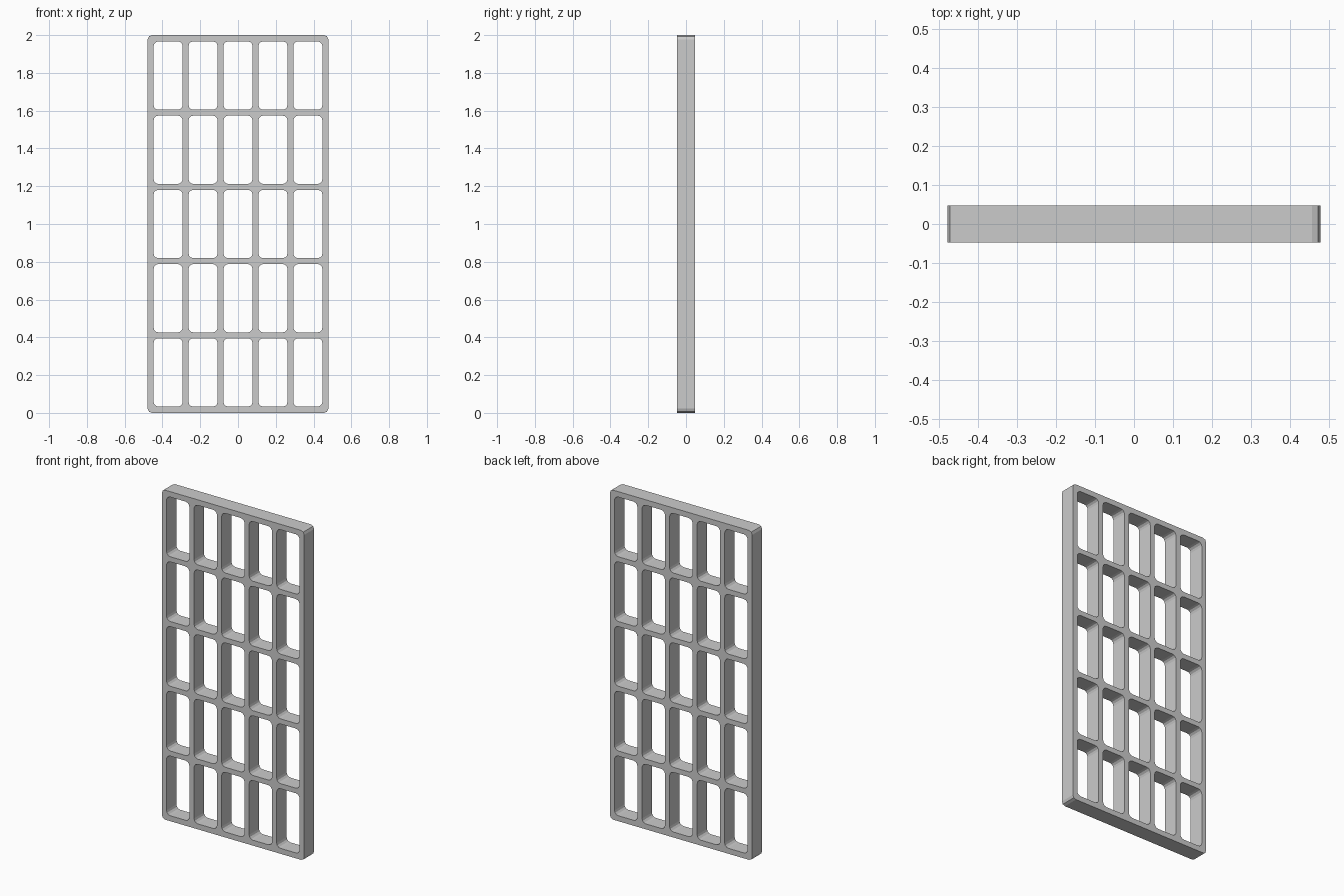
import bpy, math

if "Cube" in bpy.data.objects:
    bpy.data.objects.remove(bpy.data.objects["Cube"])

W, H, D = 0.956, 2.0, 0.095          # overall width, height, depth
COLS, ROWS = 5, 5
PITCH_X, PITCH_Z = 0.185, 0.393
HOLE_W, HOLE_H = 0.154, 0.362

curve = bpy.data.curves.new("lattice_panel", 'CURVE')
curve.dimensions = '2D'
curve.fill_mode = 'BOTH'
curve.extrude = D / 2


def rounded_rect(cx, cz, w, h, r, segs):
    """Add one closed rounded rectangle outline to the panel profile."""
    pts = []
    for i, (sx, sz) in enumerate([(1, 1), (-1, 1), (-1, -1), (1, -1)]):
        for k in range(segs + 1):
            a = math.pi / 2 * (i + k / segs)
            pts.append((cx + sx * (w / 2 - r) + r * math.cos(a),
                        cz + sz * (h / 2 - r) + r * math.sin(a), 0, 1))
    s = curve.splines.new('POLY')
    s.points.add(len(pts) - 1)
    for p, co in zip(s.points, pts):
        p.co = co
    s.use_cyclic_u = True


# Outer frame outline
rounded_rect(0, H / 2, W, H, 0.022, 2)

# Grid of rounded openings
for c in range(COLS):
    for r in range(ROWS):
        rounded_rect((c - (COLS - 1) / 2) * PITCH_X,
                     H / 2 + (r - (ROWS - 1) / 2) * PITCH_Z,
                     HOLE_W, HOLE_H, 0.026, 3)

# Stand the panel upright and turn it into a mesh
panel = bpy.data.objects.new("lattice_panel", curve)
bpy.context.collection.objects.link(panel)
panel.rotation_euler.x = math.pi / 2
bpy.context.view_layer.objects.active = panel
panel.select_set(True)
bpy.ops.object.convert(target='MESH')
bpy.ops.object.transform_apply(location=False, rotation=True, scale=False)
bpy.ops.object.mode_set(mode='EDIT')
bpy.ops.mesh.select_all(action='SELECT')
bpy.ops.mesh.remove_doubles(threshold=0.0005)
bpy.ops.mesh.normals_make_consistent(inside=False)
bpy.ops.object.mode_set(mode='OBJECT')
bpy.ops.object.shade_flat()
